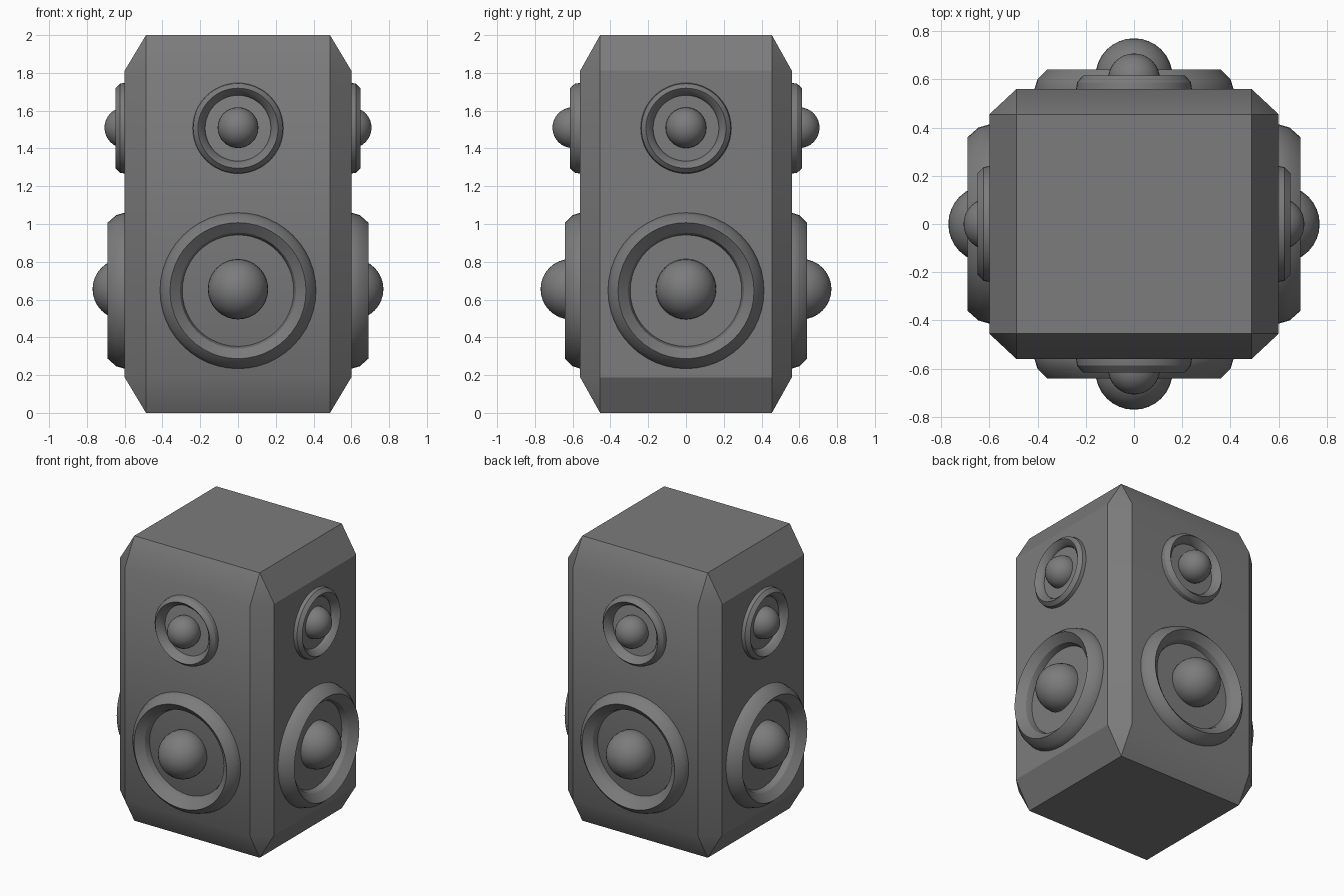
import bpy, bmesh, math
from mathutils import Matrix, Vector

if "Cube" in bpy.data.objects:
    bpy.data.objects.remove(bpy.data.objects["Cube"])

grey = bpy.data.materials.new("grey")
grey.diffuse_color = (0.2, 0.2, 0.2, 1)
grey.use_nodes = True
grey.node_tree.nodes["Principled BSDF"].inputs["Base Color"].default_value = grey.diffuse_color


def finish(bm, name):
    bmesh.ops.recalc_face_normals(bm, faces=bm.faces)
    me = bpy.data.meshes.new(name)
    for f in bm.faces:
        f.smooth = True
    bm.to_mesh(me)
    bm.free()
    me.set_sharp_from_angle(angle=math.radians(30))
    me.materials.append(grey)
    ob = bpy.data.objects.new(name, me)
    bpy.context.scene.collection.objects.link(ob)
    return ob


def placement(turn, dist, z):
    # local +Z points outward from the cabinet side
    return (Matrix.Rotation(turn, 4, 'Z') @ Matrix.Translation((0, -dist, z))
            @ Matrix.Rotation(math.pi / 2, 4, 'X'))


def ring(name, profile, mat, segs=48):
    # revolve an open (radius, height) profile
    bm = bmesh.new()
    loops = []
    for r, h in profile:
        loops.append([bm.verts.new(mat @ Vector((r * math.cos(a), r * math.sin(a), h)))
                      for a in (2 * math.pi * i / segs for i in range(segs))])
    n = len(loops)
    for k in range(n):
        a, b = loops[k], loops[(k + 1) % n]
        for i in range(segs):
            j = (i + 1) % segs
            bm.faces.new((a[i], a[j], b[j], b[i]))
    finish(bm, name)


def dome(name, radius, mat):
    bm = bmesh.new()
    bmesh.ops.create_uvsphere(bm, u_segments=32, v_segments=16, radius=radius, matrix=mat)
    finish(bm, name)


# Cabinet: chamfered cube stretched to size
bm = bmesh.new()
bmesh.ops.create_cube(bm, size=1)
bmesh.ops.bevel(bm, geom=bm.edges[:], offset=0.094, segments=1, affect='EDGES')
bmesh.ops.scale(bm, vec=(1.2, 1.12, 2), verts=bm.verts)
bmesh.ops.translate(bm, vec=(0, 0, 1), verts=bm.verts)
finish(bm, "cabinet")

# Speakers on all four sides
sides = [("front", 0, 0.56, 0.08, 0.055), ("right", 1, 0.6, 0.09, 0.048),
         ("back", 2, 0.56, 0.08, 0.055), ("left", 3, 0.6, 0.09, 0.048)]
for side, k, d, hw, ht in sides:
    t = k * math.pi / 2
    ring(side + "_woofer_ring",
         [(0.413, -0.02), (0.413, 0), (0.4, hw * 0.5), (0.36, hw),
          (0.307, hw * 0.45), (0.295, 0), (0.295, -0.02)], placement(t, d, 0.647))
    dome(side + "_woofer_dome", 0.16, placement(t, 0.61, 0.655))
    ring(side + "_tweeter_ring",
         [(0.24, -0.02), (0.24, 0), (0.236, ht * 0.5), (0.212, ht),
          (0.182, ht * 0.45), (0.174, 0), (0.174, -0.02)], placement(t, d, 1.507))
    dome(side + "_tweeter_dome", 0.108, placement(t, 0.599, 1.51))
